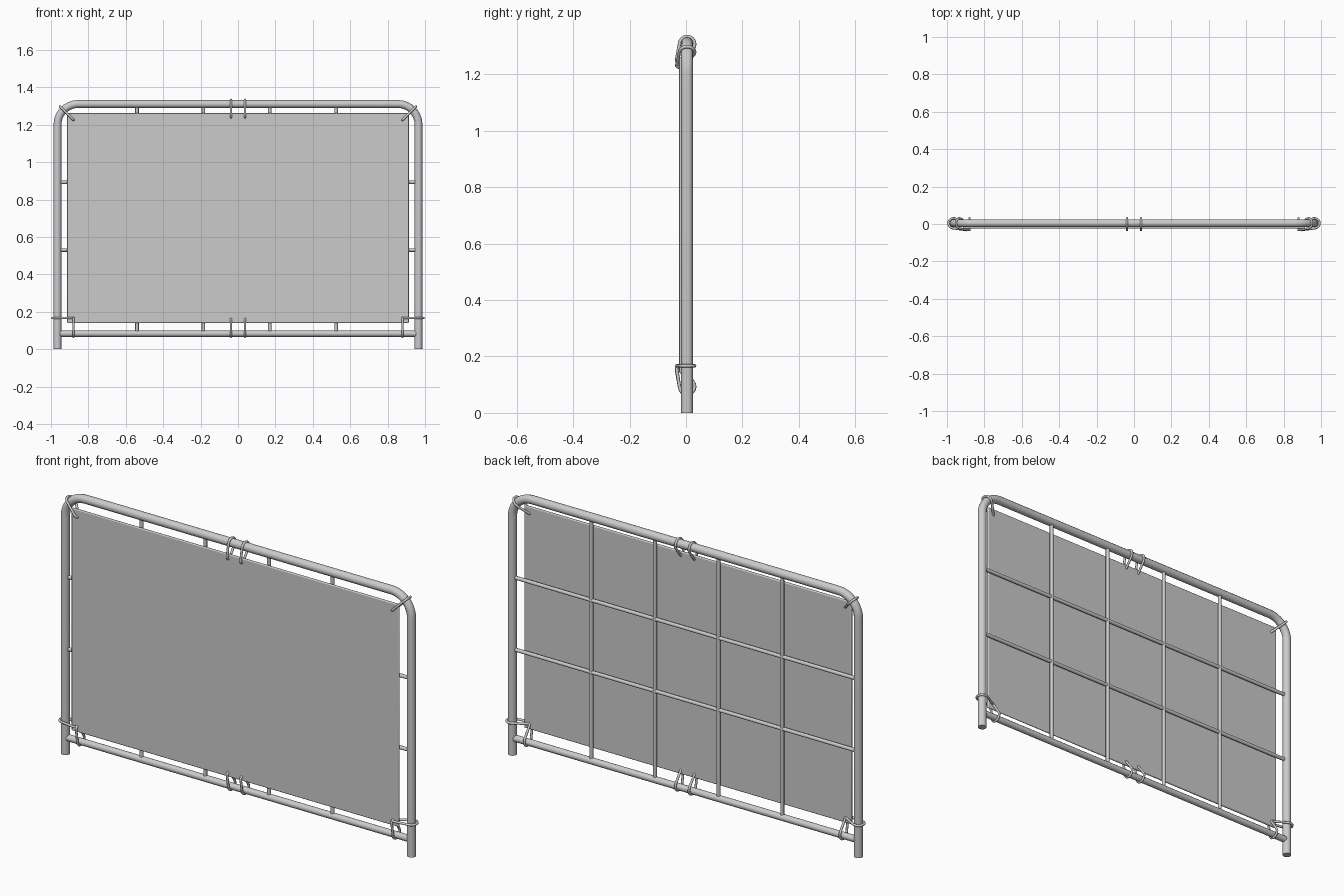
import bpy, bmesh
from math import cos, sin, pi, acos, atan2, hypot
from mathutils import Vector

if "Cube" in bpy.data.objects:
    bpy.data.objects.remove(bpy.data.objects["Cube"])

FY = 0.004          # depth of the tube frame centre line
PX, TZ, BZ = 0.965, 1.311, 0.083
CR = 0.11           # corner bend radius


def tube(name, pts, r, closed=False, res=4):
    cu = bpy.data.curves.new(name, 'CURVE')
    cu.dimensions = '3D'
    cu.bevel_depth = r
    cu.bevel_resolution = res
    cu.use_fill_caps = not closed
    sp = cu.splines.new('POLY')
    sp.points.add(len(pts) - 1)
    for p, c in zip(sp.points, pts):
        p.co = (*c, 1)
    sp.use_cyclic_u = closed
    sp.use_smooth = True
    ob = bpy.data.objects.new(name, cu)
    bpy.context.collection.objects.link(ob)
    return ob


def tie(name, base, direction, length):
    """Tapered wire loop: wide around the tube, narrow where it holds the panel."""
    d = Vector(direction).normalized()
    R, r = 0.027, 0.012
    dv = -0.021 - FY
    ang = atan2(dv, length)
    half = acos((R - r) / hypot(length, dv))
    n = 12
    prof = []
    for i in range(n + 1):
        a = ang + half + (2 * pi - 2 * half) * i / n
        prof.append((R * cos(a), FY + R * sin(a)))
    for i in range(n // 2 + 1):
        a = ang - half + 2 * half * i / (n // 2)
        prof.append((length + r * cos(a), -0.021 + r * sin(a)))
    pts = [(base[0] + d.x * u, v, base[1] + d.y * u) for u, v in prof]
    tube(name, pts, 0.006, closed=True, res=2)


# Bent outer frame
path = [(-PX, FY, 0)]
for cx, a0 in ((-PX + CR, pi), (PX - CR, pi / 2)):
    for i in range(11):
        a = a0 - pi / 2 * i / 10
        path.append((cx + CR * cos(a), FY, TZ - CR + CR * sin(a)))
path.append((PX, FY, 0))
tube("outer_frame", path, 0.021)
tube("bottom_rail", [(-0.955, FY, BZ), (0.955, FY, BZ)], 0.0165)

# Rear grid of thin rods
for i, x in enumerate((-0.54, -0.185, 0.17, 0.525)):
    tube(f"upright_rod_{i}", [(x, FY, BZ), (x, FY, TZ)], 0.0095, res=2)
for i, z in enumerate((0.53, 0.893)):
    tube(f"cross_rod_{i}", [(-PX, FY, z), (PX, FY, z)], 0.0095, res=2)

# Thin panel with softened edges
bm = bmesh.new()
bmesh.ops.create_cube(bm, size=1)
bmesh.ops.scale(bm, vec=(1.826, 0.012, 1.122), verts=bm.verts)
me = bpy.data.meshes.new("panel")
bm.to_mesh(me)
bm.free()
panel = bpy.data.objects.new("panel", me)
bpy.context.collection.objects.link(panel)
panel.location = (0, -0.018, 0.701)
bev = panel.modifiers.new("soft_edges", 'BEVEL')
bev.width = 0.005
bev.segments = 3

# Wire ties, mirrored left and right
for s, side in ((-1, "left"), (1, "right")):
    k = CR * (1 - 0.7071)
    tie(f"top_tie_{side}", (s * 0.038, TZ - 0.004), (0, -1), 0.056)
    tie(f"bottom_tie_{side}", (s * 0.038, 0.093), (0, 1), 0.057)
    tie(f"top_corner_tie_{side}", (s * (PX - k), TZ - k), (-s, -1), 0.065)
    tie(f"post_tie_{side}", (s * PX, 0.167), (-s, 0), 0.072)
    tie(f"rail_corner_tie_{side}", (s * 0.88, 0.093), (0, 1), 0.064)

# Smooth shading on the panel edges
bpy.context.view_layer.objects.active = panel
panel.select_set(True)
bpy.ops.object.shade_smooth_by_angle()
